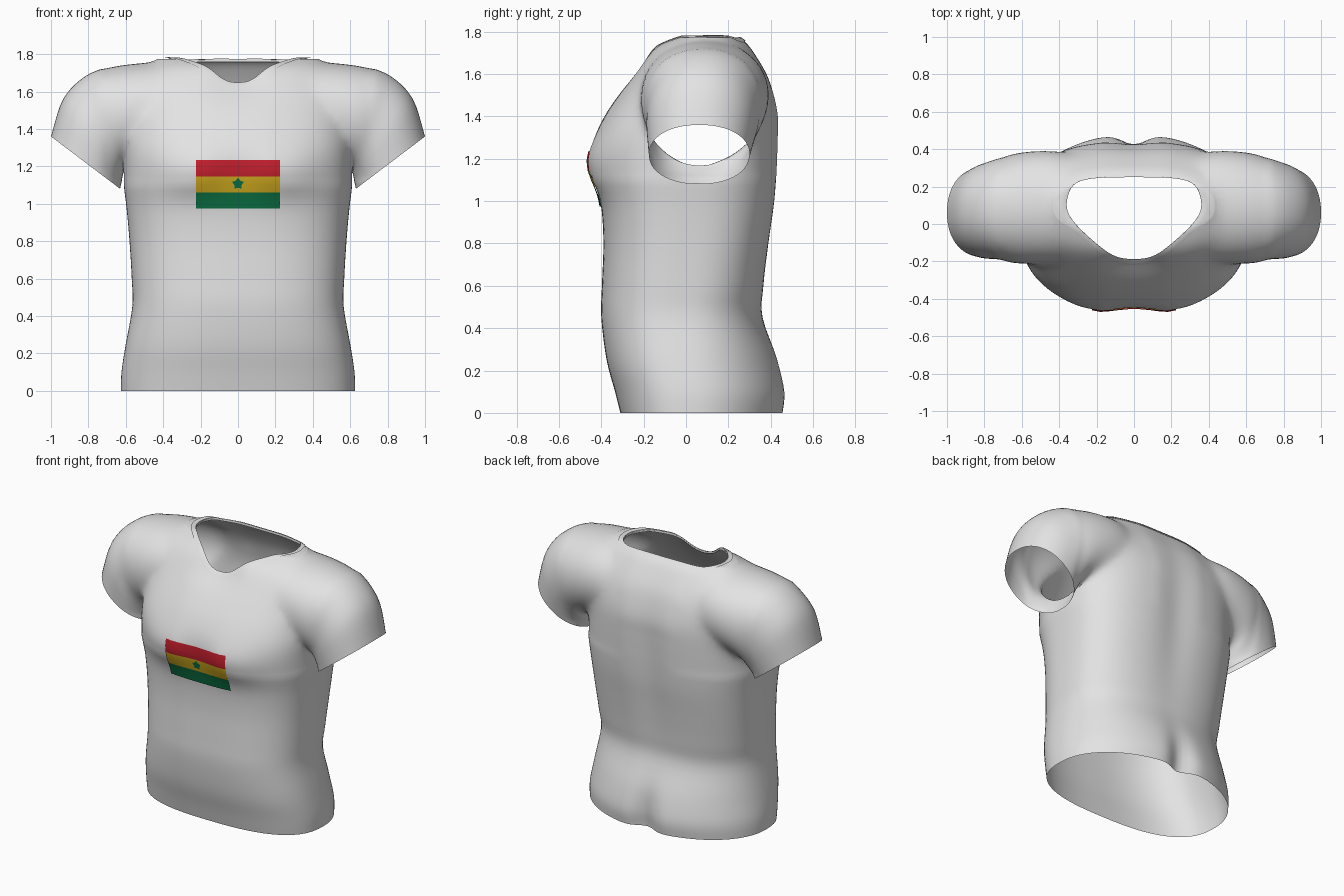
import bpy, bmesh, math
from mathutils import Vector
from mathutils.bvhtree import BVHTree

if "Cube" in bpy.data.objects:
    bpy.data.objects.remove(bpy.data.objects["Cube"])


def material(name, rgb):
    m = bpy.data.materials.new(name)
    m.diffuse_color = (*rgb, 1)
    m.use_nodes = True
    m.node_tree.nodes["Principled BSDF"].inputs["Base Color"].default_value = m.diffuse_color
    return m


SHIRT = material("shirt_white", (0.77, 0.77, 0.77))
RED = material("flag_red", (0.55, 0.014, 0.027))
YELLOW = material("flag_yellow", (0.67, 0.43, 0.015))
GREEN = material("flag_green", (0.004, 0.18, 0.062))
OPENING = material("opening", (0, 0, 0))      # marks faces that get removed


def spline(rows, sub, closed=False):
    """Catmull-Rom interpolation through rows of numbers."""
    n, out = len(rows), []
    pick = (lambda i: rows[i % n]) if closed else (lambda i: rows[max(0, min(n - 1, i))])
    for i in range(n if closed else n - 1):
        p = [pick(i + k) for k in (-1, 0, 1, 2)]
        for s in range(sub):
            t = s / sub
            out.append([0.5 * (2 * b + (c - a) * t + (2 * a - 5 * b + 4 * c - d) * t * t
                               + (3 * b - a - 3 * c + d) * t ** 3) for a, b, c, d in zip(*p)])
    if not closed:
        out.append(list(rows[-1]))
    return out


def new_object(name, bm, mats):
    me = bpy.data.meshes.new(name)
    bm.to_mesh(me)
    bm.free()
    for m in mats:
        me.materials.append(m)
    ob = bpy.data.objects.new(name, me)
    bpy.context.collection.objects.link(ob)
    return ob


def loft(name, rings, start=0, end=0, sides=0):
    """Closed solid through rings; the numbers are material indices."""
    bm = bmesh.new()
    loops = [[bm.verts.new(p) for p in r] for r in rings]
    n = len(loops[0])
    for a, b in zip(loops, loops[1:]):
        for i in range(n):
            bm.faces.new((a[i], a[(i + 1) % n], b[(i + 1) % n], b[i])).material_index = sides
    bm.faces.new(loops[0]).material_index = start
    bm.faces.new(loops[-1]).material_index = end
    bmesh.ops.recalc_face_normals(bm, faces=bm.faces)
    return new_object(name, bm, [SHIRT, OPENING])


def activate(ob):
    bpy.ops.object.select_all(action='DESELECT')
    ob.select_set(True)
    bpy.context.view_layer.objects.active = ob


def boolean(ob, other, op):
    activate(ob)
    mod = ob.modifiers.new(op, 'BOOLEAN')
    mod.object, mod.operation, mod.solver = other, op, 'EXACT'
    bpy.ops.object.modifier_apply(modifier=mod.name)
    bpy.data.objects.remove(other)


def unit_oval(a, n):
    """Point on a superellipse of radius one at polar angle a."""
    c, s = math.cos(a), math.sin(a)
    r = (abs(c) ** n + abs(s) ** n) ** (-1 / n)
    return r * c, r * s


def bell(v, mid, width):
    return math.exp(-((v - mid) / width) ** 2)


# Torso: height, half width, front, back, widest depth, squareness of the back
TORSO = [(0, .625, -.31, .47, .035, 2.05), (.1, .623, -.335, .478, .03, 2.05),
         (.25, .6, -.375, .44, .0, 2.15), (.45, .565, -.4, .365, -.02, 2.4),
         (.6, .568, -.397, .37, -.01, 2.6), (.8, .58, -.39, .395, .0, 2.75),
         (.97, .595, -.40, .42, .0, 2.8), (1.1, .61, -.43, .432, .0, 2.8),
         (1.2, .61, -.445, .437, .0, 2.8), (1.3, .61, -.43, .44, .0, 2.8),
         (1.4, .6, -.385, .44, .02, 2.8), (1.5, .59, -.32, .42, .05, 2.8),
         (1.6, .57, -.25, .385, .065, 2.7), (1.7, .52, -.18, .325, .07, 2.6),
         (1.75, .47, -.11, .285, .09, 2.5), (1.78, .42, -.03, .24, .1, 2.4)]
rings = []
for z, w, f, b, mid, square in spline(TORSO, 4):
    ring = []
    for i in range(112):
        a = math.tau * i / 112
        back = math.sin(a) > 0
        x, y = unit_oval(a, square if back else 2.65)
        x, y = w * x, mid + (b - mid if back else mid - f) * y
        if back:     # cleft at the seat and a faint spine groove
            y -= .06 * bell(x, 0, .085) * bell(z, .03, .2) + .02 * bell(x, 0, .12) * bell(z, 1.15, .5)
        else:        # chest muscles, and a dip below the throat
            y -= .035 * bell(abs(x), .25, .15) * bell(z, 1.17, .11)
            y += .035 * bell(x, 0, .16) * bell(z, 1.67, .1)
        ring.append((x, y, z))
    rings.append(ring)
shirt = loft("shirt", rings, start=1)

# Sleeves: lower x, z, upper x, z, front, back
SLEEVE = [(.24, 1.30, .24, 1.71, -.16, .33), (.38, 1.27, .38, 1.757, -.205, .385),
          (.50, 1.24, .52, 1.755, -.215, .395), (.60, 1.19, .68, 1.735, -.215, .38),
          (.615, 1.14, .82, 1.68, -.19, .35), (.625, 1.105, .935, 1.56, -.185, .325),
          (.63, 1.08, 1.0, 1.36, -.175, .30)]
for side in (-1, 1):
    rings = []
    for x0, z0, x1, z1, f, b in spline(SLEEVE, 5):
        ring = []
        for i in range(56):
            u, v = unit_oval(math.tau * (i + 0.5) / 56, 2.15)
            ring.append((side * ((x0 + x1) + (x1 - x0) * u) / 2, ((f + b) + (b - f) * v) / 2,
                         ((z0 + z1) + (z1 - z0) * u) / 2))
        rings.append(ring)
    boolean(shirt, loft("sleeve", rings, end=1), 'UNION')

# Blend the armhole seams, leaving the cuffs untouched
bm = bmesh.new()
bm.from_mesh(shirt.data)
bmesh.ops.remove_doubles(bm, verts=bm.verts, dist=0.004)
seam = [v for v in bm.verts if v.co.z > 1.12 and .2 < abs(v.co.x) < .72
        and not any(f.material_index for f in v.link_faces)]
for _ in range(12):
    bmesh.ops.smooth_vert(bm, verts=seam, factor=0.5, use_axis_x=True, use_axis_y=True, use_axis_z=True)
bm.to_mesh(shirt.data)
surface = BVHTree.FromBMesh(bm)
bm.free()


def project(start, direction, lift):
    hit = surface.ray_cast(Vector(start), Vector(direction))[0]
    return hit - Vector(direction) * lift


# Neck opening outline seen from above
half = [(.36, .1), (.325, .205), (.22, .243), (0, .25)]
front = [(0, -.187), (.1, -.172), (.2, -.105), (.32, .01)]
outline = half + [(-x, y) for x, y in half[-2::-1]]
outline += [(-x, y) for x, y in front[:0:-1]] + front
neck = [Vector(p) for p in spline(outline, 6, closed=True)]
count = len(neck)


def offset(i, d):
    t = (neck[(i + 1) % count] - neck[i - 1]).normalized()
    return neck[i] + Vector((t.y, -t.x)) * d


# Collar band lying on the shirt around the neck
bm = bmesh.new()
bands = [[bm.verts.new(project((*offset(i, d), 3), (0, 0, -1), lift)) for i in range(count)]
         for d, lift in ((.001, -.012), (.002, .005), (.016, .009), (.032, .007))]
for a, b in zip(bands, bands[1:]):
    for i in range(count):
        j = (i + 1) % count
        bm.faces.new((a[i], b[i], b[j], a[j]))
collar = new_object("collar", bm, [SHIRT])

# Cut the neck, then remove every opening face so the shirt is a hollow shell
cutter = loft("neck_cutter", [[(p.x, p.y, z) for p in neck] for z in (1.35, 2.0)], 1, 1, 1)
boolean(shirt, cutter, 'DIFFERENCE')
bm = bmesh.new()
bm.from_mesh(shirt.data)
bmesh.ops.delete(bm, geom=[f for f in bm.faces if f.material_index == 1], context='FACES')
bm.to_mesh(shirt.data)
bm.free()
shirt.data.materials.pop(index=1)
bpy.data.materials.remove(OPENING)

# Flag patch: three stripes following the chest
bm = bmesh.new()
levels = [.975, 1.02, 1.06, 1.10, 1.145, 1.19, 1.235]
grid = [[bm.verts.new(project((-.225 + .45 * c / 10, -3, z), (0, 1, 0), .007))
         for c in range(11)] for z in levels]
for r in range(6):
    for c in range(10):
        f = bm.faces.new((grid[r][c], grid[r][c + 1], grid[r + 1][c + 1], grid[r + 1][c]))
        f.material_index = r // 2
flag = new_object("flag_patch", bm, [GREEN, YELLOW, RED])

# Star in the middle stripe
bm = bmesh.new()
hub = bm.verts.new(project((0, -3, 1.107), (0, 1, 0), .012))
tips = []
for i in range(10):
    a, r = math.pi / 2 + math.tau * i / 10, (.033, .021)[i % 2]
    tips.append(bm.verts.new(project((r * math.cos(a), -3, 1.107 + r * math.sin(a)), (0, 1, 0), .012)))
for i in range(10):
    bm.faces.new((hub, tips[i], tips[(i + 1) % 10]))
star = new_object("flag_star", bm, [GREEN])

for ob in (shirt, collar, flag, star):
    activate(ob)
    bpy.ops.object.shade_smooth_by_angle(angle=math.radians(55))
